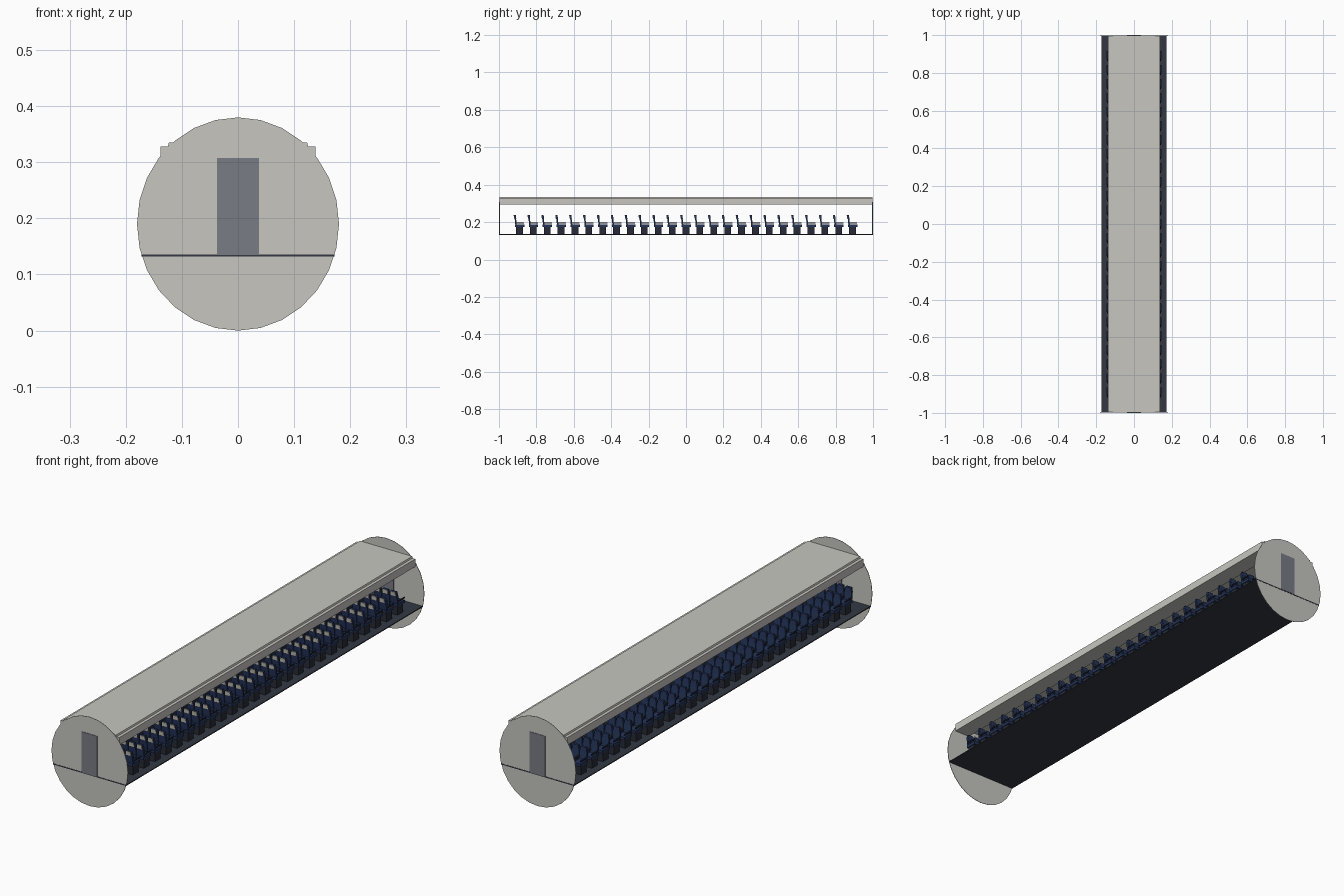
import bpy, bmesh, math
from mathutils import Matrix, Vector

old = bpy.data.objects.get("Cube")
if old:
    bpy.data.objects.remove(old, do_unlink=True)


def material(name, rgb):
    m = bpy.data.materials.new(name)
    m.use_nodes = True
    m.diffuse_color = (*rgb, 1)
    m.node_tree.nodes["Principled BSDF"].inputs["Base Color"].default_value = (*rgb, 1)
    return m


PANEL = material("pale grey panel", (0.57, 0.565, 0.53))
DOOR = material("slate door", (0.19, 0.2, 0.235))
FLOOR = material("dark carpet", (0.033, 0.039, 0.055))
NAVY = material("navy fabric", (0.018, 0.034, 0.1))
FRAME = material("charcoal frame", (0.02, 0.024, 0.038))
CREAM = material("cream headrest cover", (0.6, 0.57, 0.47))


def add_box(bm, x, y, z, top_scale=1.0, lean=0.0):
    """Box from (min, max) ranges; the top can narrow in x and lean in y."""
    vs = bmesh.ops.create_cube(bm, size=1)["verts"]
    cx = sum(x) / 2
    for v in vs:
        top = v.co.z > 0
        half = (x[1] - x[0]) / 2 * (top_scale if top else 1)
        v.co = Vector((cx + math.copysign(half, v.co.x),
                       (y[1] if v.co.y > 0 else y[0]) + (lean if top else 0),
                       z[1] if top else z[0]))


def finish(name, bm, mat):
    me = bpy.data.meshes.new(name)
    bmesh.ops.recalc_face_normals(bm, faces=bm.faces)
    bm.to_mesh(me)
    bm.free()
    me.materials.append(mat)
    ob = bpy.data.objects.new(name, me)
    bpy.context.scene.collection.objects.link(ob)
    return ob


def box(name, mat, x, y, z, **kw):
    bm = bmesh.new()
    add_box(bm, x, y, z, **kw)
    return finish(name, bm, mat)


def mirror_x(ob):
    ob.modifiers.new("Mirror", "MIRROR").use_axis = (True, False, False)


# End bulkheads: thin elliptical discs with a door plate on each side
for side, label in ((-1, "front"), (1, "back")):
    bm = bmesh.new()
    bmesh.ops.create_cone(bm, cap_ends=True, segments=28, radius1=1, radius2=1, depth=1)
    bmesh.ops.transform(bm, verts=bm.verts, matrix=(
        Matrix.Translation((0, side * 0.997, 0.19))
        @ Matrix.Diagonal((0.18, 0.002, 0.19, 1))
        @ Matrix.Rotation(math.pi / 2, 4, "X") @ Matrix.Rotation(math.pi / 2, 4, "Z")))
    finish(label + "_bulkhead", bm, PANEL)
    ys = sorted((side * 0.995, side * 1.0))
    box(label + "_door", DOOR, (-0.037, 0.037), ys, (0.135, 0.308))

# Floor and ceiling
box("floor", FLOOR, (-0.172, 0.172), (-0.999, 0.999), (0.132, 0.136))
box("ceiling_panel", PANEL, (-0.127, 0.127), (-0.996, 0.996), (0.322, 0.335), top_scale=0.97)

# Overhead bins along both sides
bins = box("overhead_bins", PANEL, (0.065, 0.138), (-0.996, 0.996), (0.295, 0.328))
mirror_x(bins)

# Seats: one seat per part, repeated three across, in rows, and mirrored over the aisle
PITCH_X, PITCH_Y, ROWS = 0.037, 0.0742, 25
X0, Y0 = 0.053, -PITCH_Y * (ROWS - 1) / 2


def seat_part(name, mat, boxes):
    bm = bmesh.new()
    for x, y, z, *shape in boxes:
        taper, lean = shape or (1, 0)
        add_box(bm, [X0 + a for a in x], [Y0 + b for b in y], z, taper, lean)
    ob = finish(name, bm, mat)
    for count, step in ((3, (PITCH_X, 0, 0)), (ROWS, (0, PITCH_Y, 0))):
        arr = ob.modifiers.new("Array", "ARRAY")
        arr.count = count
        arr.use_relative_offset = False
        arr.use_constant_offset = True
        arr.constant_offset_displace = step
    mirror_x(ob)


seat_part("seat_bases", FRAME, [((-0.014, 0.014), (-0.018, 0.018), (0.136, 0.176))])
seat_part("seat_cushions", NAVY, [((-0.017, 0.017), (-0.024, 0.026), (0.174, 0.186))])
seat_part("seat_backs", NAVY, [
    ((-0.017, 0.017), (-0.022, -0.014), (0.184, 0.22), 1, -0.004),
    ((-0.017, 0.017), (-0.027, -0.017), (0.218, 0.238), 0.75, -0.002)])
seat_part("armrests", FRAME, [
    ((s * 0.0165 - 0.002, s * 0.0165 + 0.002), (-0.02, 0.025), (0.194, 0.199))
    for s in (-1, 1)])
seat_part("headrest_covers", CREAM, [
    ((-0.012, 0.012), (-0.029, -0.026), (0.22, 0.237), 0.9, -0.002)])
